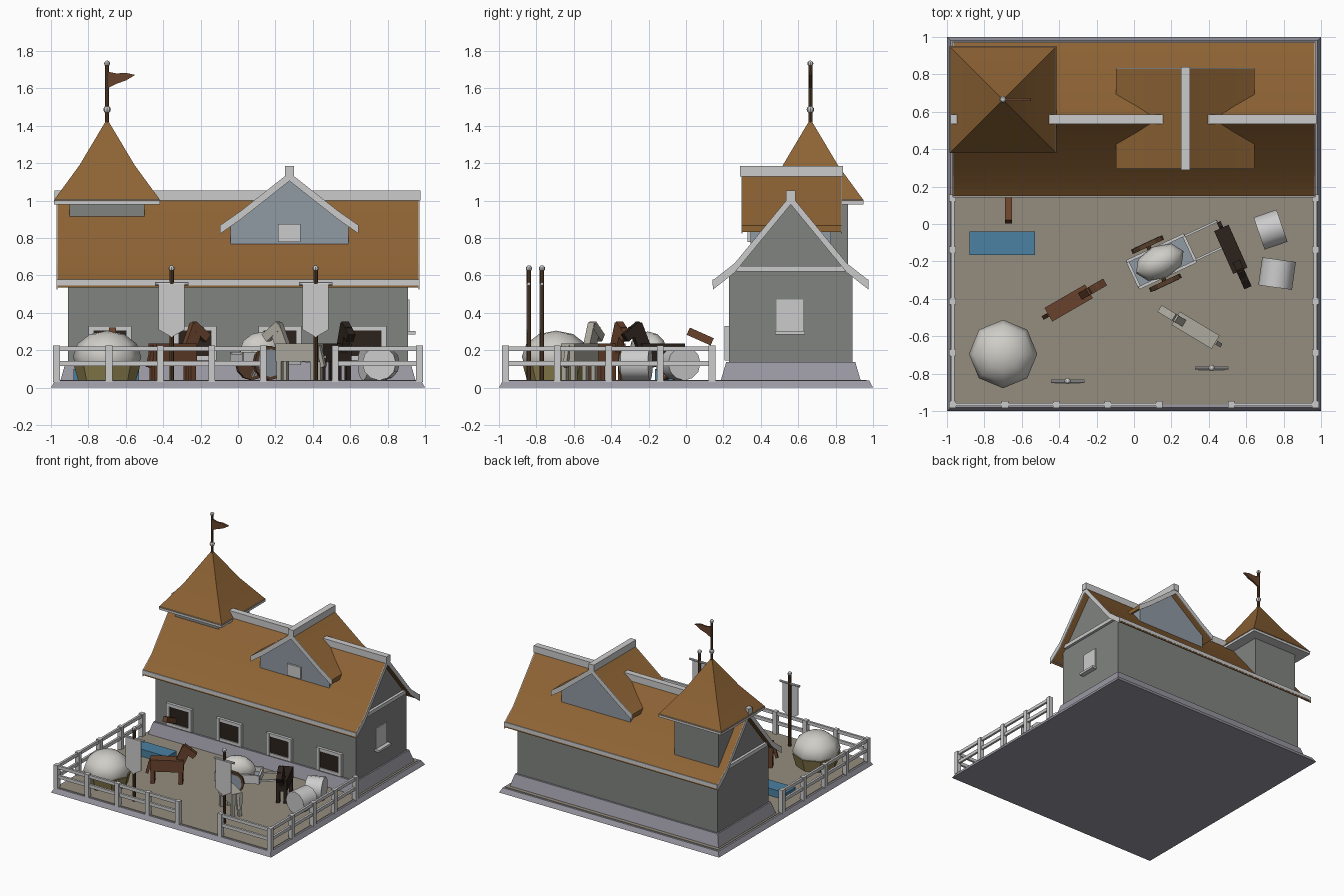
import bpy, bmesh
from math import radians, cos, sin
from mathutils import Matrix as M, Vector as V

if "Cube" in bpy.data.objects:
    bpy.data.objects.remove(bpy.data.objects["Cube"])

ROOF, BROWN, DARK = (0.27, 0.125, 0.035, 1), (0.14, 0.055, 0.025, 1), (0.025, 0.016, 0.012, 1)
WALL, SLATE, PLINTH = (0.22, 0.23, 0.22, 1), (0.28, 0.32, 0.37, 1), (0.32, 0.31, 0.36, 1)
WATER, EARTH, WOOD = (0.07, 0.22, 0.36, 1), (0.30, 0.27, 0.21, 1), (0.10, 0.05, 0.025, 1)
STRAW, PALE, CLOTH = (0.27, 0.22, 0.08, 1), (0.42, 0.40, 0.35, 1), (0.62, 0.61, 0.57, 1)
I = M.Identity(4)


def make(name, bm, color=None, smooth=None):
    bmesh.ops.recalc_face_normals(bm, faces=bm.faces)
    me = bpy.data.meshes.new(name)
    bm.to_mesh(me)
    bm.free()
    ob = bpy.data.objects.new(name, me)
    bpy.context.collection.objects.link(ob)
    if color:
        mat = bpy.data.materials.new(name)
        mat.diffuse_color = color
        mat.use_nodes = True
        mat.node_tree.nodes["Principled BSDF"].inputs["Base Color"].default_value = mat.diffuse_color
        me.materials.append(mat)
    if smooth:
        bpy.ops.object.select_all(action='DESELECT')
        ob.select_set(True)
        bpy.context.view_layer.objects.active = ob
        bpy.ops.object.shade_smooth_by_angle(angle=radians(smooth))
    return ob


def box(bm, lo, hi, m=I, taper=1.0, tapery=None):
    lo, hi = V(lo), V(hi)
    vs = bmesh.ops.create_cube(bm, size=1)["verts"]
    for v in vs:
        if v.co.z > 0:
            v.co.x *= taper
            v.co.y *= tapery or taper
        v.co = m @ ((lo + hi) / 2 + V(a * b for a, b in zip(v.co, hi - lo)))


def beam(bm, p, q, w, h, m=I):
    p, q = V(p), V(q)
    rot = (q - p).to_track_quat('X', 'Z').to_matrix().to_4x4()
    bmesh.ops.create_cube(bm, size=1, matrix=m @ M.Translation((p + q) / 2) @ rot
                          @ M.Diagonal(((q - p).length, w, h, 1)))


def rod(bm, p, q, r, n=8):
    p, q = V(p), V(q)
    rot = (q - p).to_track_quat('Z', 'Y').to_matrix().to_4x4()
    bmesh.ops.create_cone(bm, cap_ends=True, segments=n, radius1=r, radius2=r,
                          depth=(q - p).length, matrix=M.Translation((p + q) / 2) @ rot)


def ball(bm, c, r, m=I):
    bmesh.ops.create_uvsphere(bm, u_segments=8, v_segments=6, radius=1,
                              matrix=m @ M.Translation(c) @ M.Diagonal((*r, 1)))


def prism(bm, pts, lo, hi, axis):
    """Extrude an (across, z) outline along x or y."""
    def ring(t):
        return [bm.verts.new((t, a, z) if axis == 'x' else (a, t, z)) for a, z in pts]
    a, b = ring(lo), ring(hi)
    bm.faces.new(a)
    bm.faces.new(b)
    for i in range(len(pts)):
        j = i - 1
        bm.faces.new((a[j], a[i], b[i], b[j]))


def chevron(c, half, thick):
    """Mirrored roof outline from (offset, z) points listed ridge to eave."""
    top = [(c - o, z) for o, z in reversed(half)] + [(c + o, z) for o, z in half[1:]]
    return top + [(a, z - thick) for a, z in reversed(top)]


# ground slab: stone edge with an earth yard on top
bm = bmesh.new(); box(bm, (-1, -1, 0), (1, 1, 0.037), taper=0.98); make("slab_edge", bm, PLINTH)
bm = bmesh.new(); box(bm, (-0.965, -0.965, 0.01), (0.965, 0.965, 0.041)); make("yard_ground", bm, EARTH)

# barn plinth and walls with gables
bm = bmesh.new(); box(bm, (-0.95, 0.185, 0.035), (0.95, 0.935, 0.137), taper=0.97, tapery=0.92)
make("plinth", bm, PLINTH)
bm = bmesh.new()
prism(bm, [(0.23, 0.1), (0.23, 0.615), (0.56, 0.99), (0.89, 0.615), (0.89, 0.1)], -0.91, 0.91, 'x')
make("barn_walls", bm, WALL)

# main roof, barge boards, eaves, gable ties, ridge
main = [(0, 1.03), (0.30, 0.665), (0.415, 0.575)]
bm = bmesh.new(); prism(bm, chevron(0.56, main, 0.04), -0.965, 0.965, 'x')
make("main_roof", bm, ROOF, 25)
bm = bmesh.new()
for s in (-1, 1):
    prism(bm, chevron(0.56, main, 0.05), s * 0.964, s * 0.97, 'x')
    box(bm, (-0.968, 0.56 + s * 0.405 - 0.012, 0.547), (0.968, 0.56 + s * 0.405 + 0.012, 0.578))
    box(bm, (s * 0.92 - 0.012, 0.27, 0.62), (s * 0.92 + 0.012, 0.85, 0.65))
box(bm, (-0.98, 0.535, 1.0), (0.975, 0.585, 1.055))
make("main_roof_trim", bm)

# dormer running through the roof
X = 0.275
dorm = [(0, 1.15), (0.26, 0.945), (0.37, 0.868)]
bm = bmesh.new()
prism(bm, [(X - 0.315, 0.7), (X - 0.315, 0.88), (X, 1.12), (X + 0.315, 0.88), (X + 0.315, 0.7)], 0.345, 0.775, 'y')
make("dormer_walls", bm, SLATE)
bm = bmesh.new(); prism(bm, chevron(X, dorm, 0.035), 0.3, 0.83, 'y'); make("dormer_roof", bm, ROOF, 25)
bm = bmesh.new()
for a, b in ((0.296, 0.301), (0.829, 0.834)):
    prism(bm, chevron(X, dorm, 0.045), a, b, 'y')
box(bm, (X - 0.025, 0.29, 1.13), (X + 0.025, 0.84, 1.185))
box(bm, (X - 0.06, 0.33, 0.78), (X + 0.06, 0.36, 0.875))
make("dormer_trim", bm)

# corner tower with slightly flared pyramid roof
TX, TY = -0.7, 0.665
bm = bmesh.new(); box(bm, (TX - 0.2, TY - 0.2, 0.5), (TX + 0.2, TY + 0.2, 0.99)); make("tower_walls", bm, WALL)
bm = bmesh.new()
rings = [[bm.verts.new((TX + h * x, TY + h * y, z)) for x, y in ((-1, -1), (1, -1), (1, 1), (-1, 1))]
         for h, z in ((0.286, 1.0), (0.147, 1.19), (0.004, 1.43))]
for a, b in zip(rings, rings[1:]):
    for i in range(4):
        bm.faces.new((a[i - 1], a[i], b[i], b[i - 1]))
bm.faces.new(rings[0]); bm.faces.new(rings[-1])
make("tower_roof", bm, ROOF, 25)
bm = bmesh.new(); box(bm, (TX - 0.284, TY - 0.284, 0.98), (TX + 0.284, TY + 0.284, 1.006)); make("tower_eave", bm)
bm = bmesh.new(); rod(bm, (TX, TY, 1.4), (TX, TY, 1.73), 0.011); make("flag_pole", bm, WOOD)
bm = bmesh.new()
ball(bm, (TX, TY, 1.487), [0.02] * 3); ball(bm, (TX, TY, 1.733), [0.016] * 3)
make("pole_balls", bm)
bm = bmesh.new()
prism(bm, [(TX, 1.60), (TX, 1.69), (TX + 0.05, 1.68), (TX + 0.1, 1.683), (TX + 0.15, 1.672),
           (TX + 0.1, 1.642), (TX + 0.05, 1.625)], TY - 0.008, TY + 0.008, 'y')
make("flag", bm, BROWN)

# stable windows: frames and dark openings, plus gable window
fr, dk = bmesh.new(), bmesh.new()
for x in (-0.685, -0.23, 0.225, 0.68):
    box(dk, (x - 0.09, 0.215, 0.17), (x + 0.09, 0.24, 0.31))
    for s in (-1, 1):
        box(fr, (x + s * 0.1 - 0.015, 0.205, 0.145), (x + s * 0.1 + 0.015, 0.24, 0.33))
    for z in (0.145, 0.305):
        box(fr, (x - 0.1, 0.207, z), (x + 0.1, 0.24, z + 0.025))
box(fr, (0.9, 0.485, 0.3), (0.917, 0.625, 0.47))
box(fr, (0.9, 0.475, 0.285), (0.95, 0.635, 0.303))
make("window_frames", fr)
make("window_openings", dk, DARK)

# fence with a front gate gap
bm = bmesh.new()
ys = [-0.965 + 0.276 * i for i in range(5)]
posts = [(s * 0.97, y) for s in (-1, 1) for y in ys]
posts += [(x, -0.965) for x in (-0.69, -0.415, -0.14, 0.135, 0.52)]
for x, y in posts:
    box(bm, (x - 0.018, y - 0.018, 0.03), (x + 0.018, y + 0.018, 0.225))
for z in (0.13, 0.208):
    runs = [((s * 0.97, ys[0], z), (s * 0.97, ys[-1], z)) for s in (-1, 1)]
    runs += [((-0.97, -0.965, z), (0.135, -0.965, z)), ((0.52, -0.965, z), (0.97, -0.965, z))]
    for p, q in runs:
        beam(bm, p, q, 0.018, 0.026)
make("fence", bm)


# horses: local x is forward
def horse(name, x, y, deg, color):
    m = M.Translation((x, y, 0)) @ M.Rotation(radians(deg), 4, 'Z')
    bm = bmesh.new()
    box(bm, (-0.13, -0.042, 0.14), (0.12, 0.042, 0.235), m)
    for lx in (-0.11, 0.1):
        for ly in (-0.028, 0.028):
            box(bm, (lx - 0.015, ly - 0.013, 0.035), (lx + 0.015, ly + 0.013, 0.15), m)
    beam(bm, (0.085, 0, 0.19), (0.145, 0, 0.335), 0.04, 0.07, m)
    beam(bm, (0.115, 0, 0.335), (0.205, 0, 0.265), 0.042, 0.048, m)
    beam(bm, (-0.125, 0, 0.225), (-0.155, 0, 0.11), 0.022, 0.022, m)
    make(name, bm, color)


horse("brown_horse", -0.345, -0.42, 30, BROWN)
horse("dark_horse", 0.52, -0.14, -66, DARK)
horse("pale_horse", 0.325, -0.565, 149, PALE)
bm = bmesh.new()
beam(bm, (-0.672, 0.14, 0.245), (-0.672, 0.012, 0.302), 0.038, 0.042)
make("stabled_horse_head", bm, BROWN)

# cart with wheels, shafts and load
m = M.Translation((0.147, -0.2, 0)) @ M.Rotation(radians(25), 4, 'Z')
bm = bmesh.new()
box(bm, (-0.165, -0.075, 0.12), (0.165, 0.075, 0.15), m)
make("cart_bed", bm, SLATE)
bm = bmesh.new()
for s in (-1, 1):
    box(bm, (-0.17, s * 0.078 - 0.008, 0.12), (0.17, s * 0.078 + 0.008, 0.19), m)
    box(bm, (s * 0.165 - 0.008, -0.08, 0.12), (s * 0.165 + 0.008, 0.08, 0.18), m)
    beam(bm, (0.16, s * 0.07, 0.14), (0.36, s * 0.07, 0.17), 0.012, 0.014, m)
make("cart_sides_and_shafts", bm)
wh, disc = bmesh.new(), bmesh.new()
for s in (-1, 1):
    rod(wh, m @ V((-0.03, s * 0.1, 0.132)), m @ V((-0.03, s * 0.125, 0.132)), 0.092, 12)
    rod(disc, m @ V((-0.03, s * 0.1, 0.132)), m @ V((-0.03, s * 0.127, 0.132)), 0.075, 12)
rod(wh, m @ V((-0.03, -0.11, 0.132)), m @ V((-0.03, 0.11, 0.132)), 0.012)
make("cart_wheel_rims", wh, WOOD)
make("cart_wheel_discs", disc, SLATE)
bm = bmesh.new(); ball(bm, (-0.01, 0, 0.2), (0.14, 0.09, 0.1), m); make("cart_load", bm, CLOTH, 60)

# hay mound: straw skirt under a pale cover
HX, HY = -0.7, -0.695
bm = bmesh.new()
bmesh.ops.create_cone(bm, cap_ends=True, segments=8, radius1=0.155, radius2=0.183, depth=0.1,
                      matrix=M.Translation((HX, HY, 0.09)))
make("hay_mound", bm, STRAW)
bm = bmesh.new(); ball(bm, (HX, HY, 0.165), (0.183, 0.183, 0.14)); make("hay_cover", bm, CLOTH, 60)

# water trough
bm = bmesh.new(); box(bm, (-0.88, -0.165, 0.035), (-0.53, -0.04, 0.1)); make("water_trough", bm, WATER)

# barrels lying on their sides
bm = bmesh.new()
for x, y, deg, ln in ((0.73, -0.03, 19, 0.13), (0.765, -0.265, -98, 0.15)):
    d = V((cos(radians(deg)), sin(radians(deg)), 0)) * ln / 2
    c = V((x, y, 0.13))
    rod(bm, c - d, c + d, 0.091, 12)
make("barrels", bm, None, 40)

# banners on poles
po, cl = bmesh.new(), bmesh.new()
for x, y in ((-0.355, -0.84), (0.415, -0.77)):
    rod(po, (x, y, 0.035), (x, y, 0.63), 0.012)
    rod(cl, (x - 0.09, y, 0.555), (x + 0.09, y, 0.555), 0.009)
    ball(cl, (x, y, 0.637), [0.017] * 3)
    prism(cl, [(x - 0.07, 0.555), (x + 0.07, 0.555), (x + 0.07, 0.31), (x, 0.27), (x - 0.07, 0.31)],
          y - 0.014, y - 0.008, 'y')
make("banner_poles", po, WOOD)
make("banners", cl)
